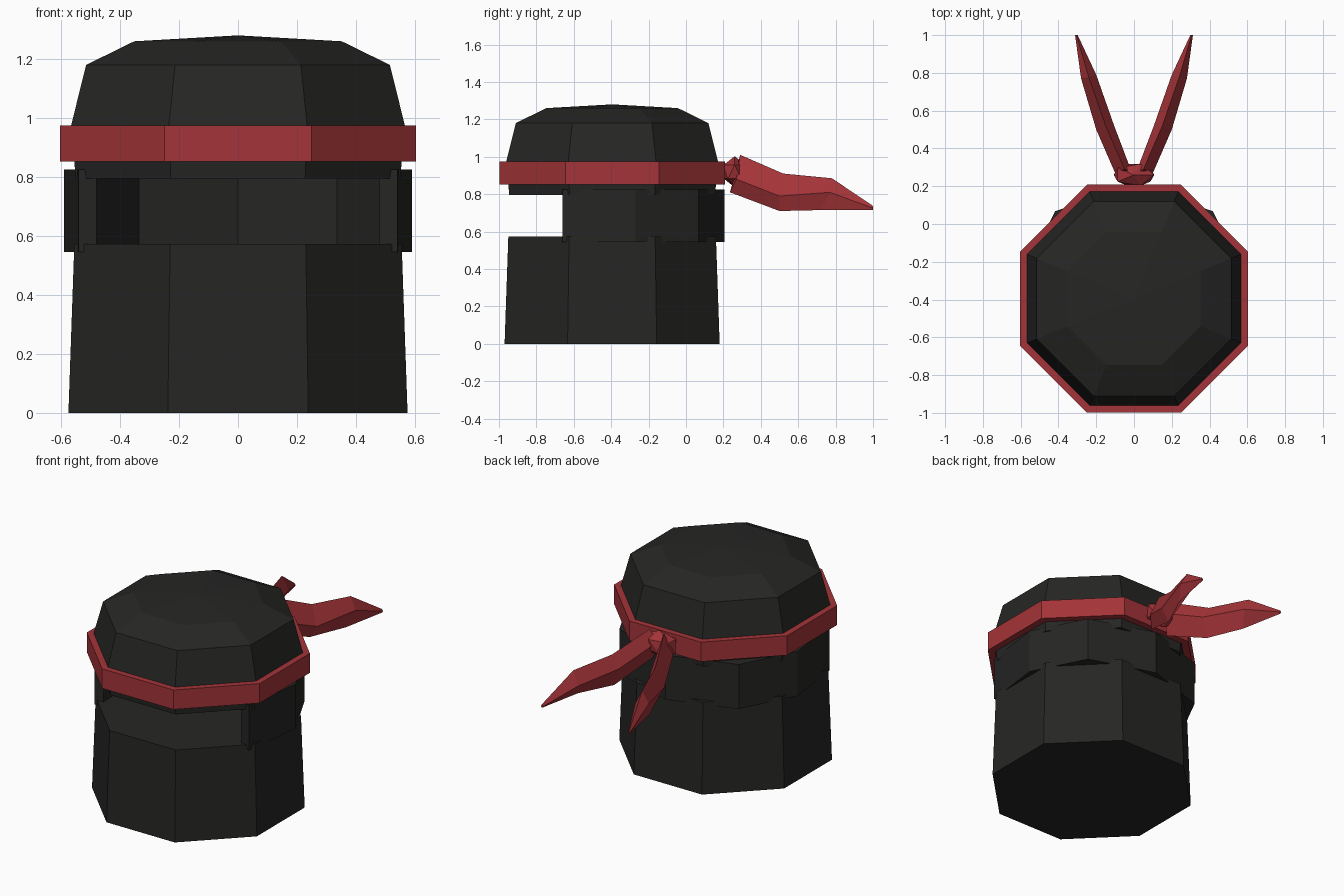
import bpy, bmesh, math

if "Cube" in bpy.data.objects:
    bpy.data.objects.remove(bpy.data.objects["Cube"])

CY = -0.395  # y of the head axis


def material(name, rgb):
    m = bpy.data.materials.new(name)
    m.diffuse_color = (*rgb, 1)
    m.use_nodes = True
    m.node_tree.nodes["Principled BSDF"].inputs["Base Color"].default_value = m.diffuse_color
    return m


BLACK = material("black_cloth", (0.019, 0.019, 0.018))
RED = material("red_cloth", (0.37, 0.034, 0.04))


def finish(name, bm, mat):
    bmesh.ops.recalc_face_normals(bm, faces=bm.faces)
    me = bpy.data.meshes.new(name)
    bm.to_mesh(me)
    bm.free()
    me.materials.append(mat)
    ob = bpy.data.objects.new(name, me)
    bpy.context.collection.objects.link(ob)
    return ob


def loft(name, rings, mat, closed=False):
    """Skin rings of equal point count; cap the ends unless closed."""
    bm = bmesh.new()
    vs = [[bm.verts.new(p) for p in r] for r in rings]
    n = len(vs[0])
    pairs = list(zip(vs, vs[1:])) + ([(vs[-1], vs[0])] if closed else [])
    for a, b in pairs:
        for i in range(n):
            j = (i + 1) % n
            bm.faces.new((a[i], a[j], b[j], b[i]))
    if not closed:
        bm.faces.new(vs[0])
        bm.faces.new(vs[-1])
    bmesh.ops.remove_doubles(bm, verts=bm.verts, dist=1e-4)
    return finish(name, bm, mat)


def octagon(apothem, z):
    r = apothem / math.cos(math.pi / 8)
    return [(r * math.cos((k + .5) * math.pi / 4),
             CY + r * math.sin((k + .5) * math.pi / 4), z) for k in range(8)]


# lower hood
loft("lower_hood", [octagon(.575, 0), octagon(.555, .573)], BLACK)

# upper hood with faceted, slightly domed crown
loft("upper_hood", [octagon(a, z) for a, z in
                    [(.55, .795), (.555, .85), (.567, .97), (.515, 1.18), (.352, 1.26), (.002, 1.28)]], BLACK)

# headband ring
loft("headband", [octagon(a, z) for a, z in
                  [(.603, .852), (.603, .975), (.56, .975), (.56, .852)]], RED, closed=True)

# open wrap around the back of the eye slot
half = [((.54, -.66), (.48, -.655)), ((.59, -.27), (.50, -.27)),
        ((.417, .068), (.335, 0)), ((0, .205), (0, .11))]
full = half + [((-o[0], o[1]), (-i[0], i[1])) for o, i in reversed(half[:-1])]
loft("back_wrap", [[(*o, .545), (*o, .825), (*i, .825), (*i, .545)] for o, i in full], BLACK)

# knot
bm = bmesh.new()
bmesh.ops.create_icosphere(bm, subdivisions=1, radius=1)
for v in bm.verts:
    v.co = (v.co.x * .12, .26 + v.co.y * .068, .92 + v.co.z * .083)
finish("knot", bm, RED)

# trailing ribbon ends: four-sided sections, mirrored
tail = [[(.05, .29, 1.01), (.10, .27, .88), (.06, .235, .81), (.01, .27, .93)],
        [(.15, .52, .91), (.20, .50, .79), (.15, .50, .71), (.105, .52, .83)],
        [(.24, .78, .885), (.28, .77, .81), (.25, .72, .715), (.20, .79, .80)],
        [(.305, 1, .737), (.312, 1, .725), (.305, 1, .715), (.298, 1, .725)]]
for side, s in (("right", 1), ("left", -1)):
    loft("ribbon_" + side, [[(s * x, y, z) for x, y, z in r] for r in tail], RED)
